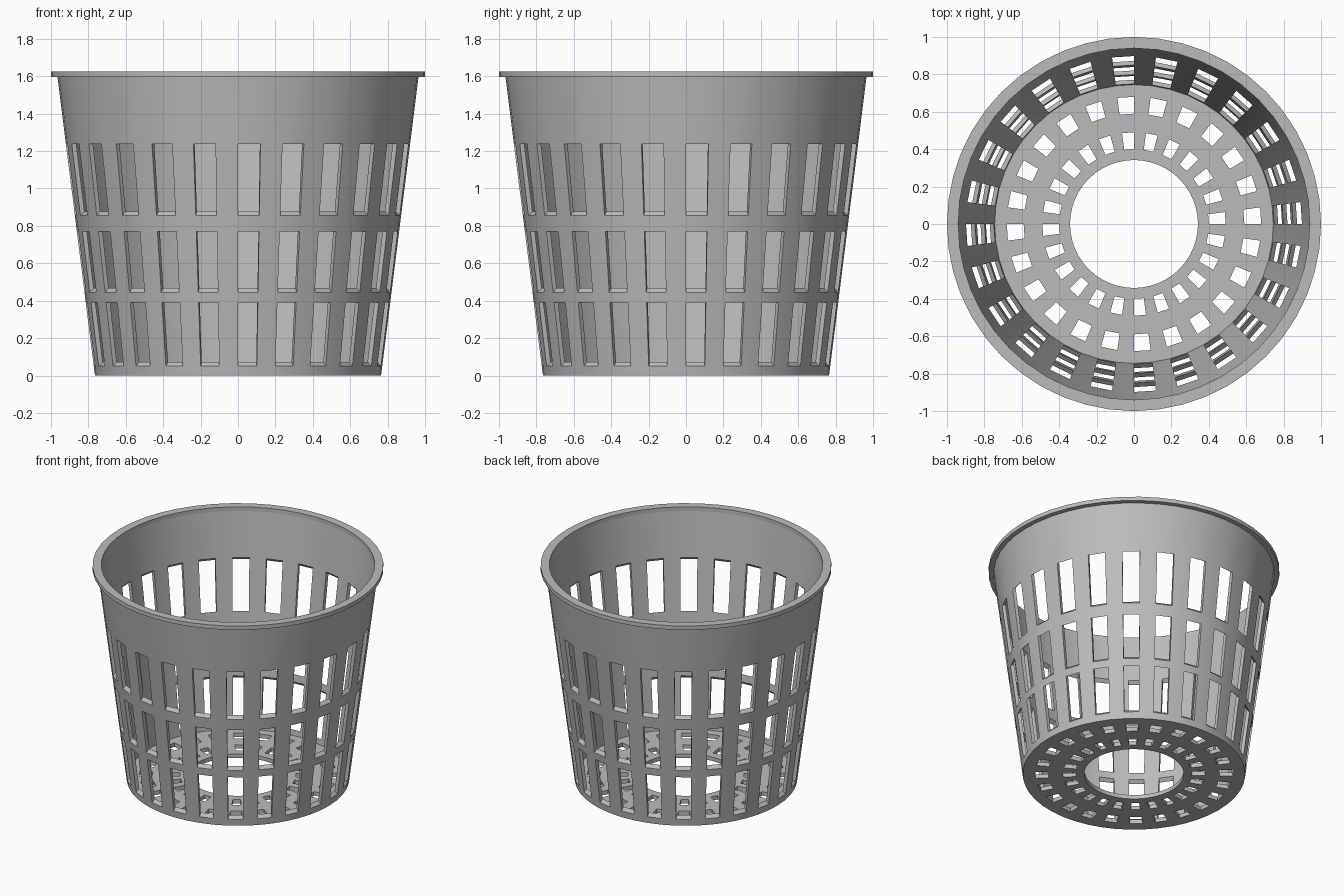
import bpy, bmesh, math

if "Cube" in bpy.data.objects:
    bpy.data.objects.remove(bpy.data.objects["Cube"])

SEGMENTS = 48            # every second column carries openings
FLOOR_TOP = 0.03
RIM_Z, TOP_Z = 1.595, 1.625

grey = bpy.data.materials.new("grey plastic")
grey.diffuse_color = (0.5, 0.5, 0.5, 1)
grey.use_nodes = True
grey.node_tree.nodes["Principled BSDF"].inputs["Base Color"].default_value = grey.diffuse_color


def shell(name, stations, open_bands=(), cap_start=False, cap_end=False):
    """Revolve pairs of (outer, inner) profile points into a thick wall,
    leaving framed openings in alternate columns of the given bands."""
    bm = bmesh.new()
    rings = []
    for pair in stations:
        ring = []
        for r, z in pair:
            ring.append([bm.verts.new((r * math.cos(a), r * math.sin(a), z))
                         for a in (2 * math.pi * i / SEGMENTS for i in range(SEGMENTS))])
        rings.append(ring)

    for i in range(SEGMENTS):
        j = (i + 1) % SEGMENTS
        for k in range(len(rings) - 1):
            (o0, n0), (o1, n1) = rings[k], rings[k + 1]
            if k in open_bands and i % 2 == 0:
                # four sides of the opening
                bm.faces.new((o0[i], o0[j], n0[j], n0[i]))
                bm.faces.new((o1[j], o1[i], n1[i], n1[j]))
                bm.faces.new((o1[i], o0[i], n0[i], n1[i]))
                bm.faces.new((o0[j], o1[j], n1[j], n0[j]))
            else:
                bm.faces.new((o0[i], o0[j], o1[j], o1[i]))
                bm.faces.new((n0[j], n0[i], n1[i], n1[j]))
        if cap_start:
            o, n = rings[0]
            bm.faces.new((o[j], o[i], n[i], n[j]))
        if cap_end:
            o, n = rings[-1]
            bm.faces.new((o[i], o[j], n[j], n[i]))

    mesh = bpy.data.meshes.new(name)
    bm.to_mesh(mesh)
    bm.free()
    mesh.materials.append(grey)
    obj = bpy.data.objects.new(name, mesh)
    bpy.context.collection.objects.link(obj)
    bpy.ops.object.select_all(action='DESELECT')
    obj.select_set(True)
    bpy.context.view_layer.objects.active = obj
    bpy.ops.object.shade_smooth_by_angle(angle=math.radians(25))
    return obj


def outer_r(z):
    return 0.765 + (0.965 - 0.765) * z / RIM_Z


def wall_station(z):
    # sills slope upward toward the inside
    zi = z + 0.023
    return (outer_r(z), z), (outer_r(zi) - 0.025, zi)


corner = ((0.765, 0), (0.745, FLOOR_TOP))
neck = ((0.965, RIM_Z), (0.94, RIM_Z))

# Floor with a large centre hole and two rings of drain holes
floor = [((r, 0), (r, FLOOR_TOP)) for r in (0.342, 0.40, 0.49, 0.59, 0.68)]
shell("floor", floor + [corner], open_bands=(1, 3), cap_start=True)

# Tapered wall with three rows of slots
slots = [wall_station(z) for z in (0.05, 0.39, 0.445, 0.77, 0.855, 1.238)]
shell("wall", [corner] + slots + [neck], open_bands=(1, 3, 5))

# Flat flange around the mouth
shell("rim", [neck, ((1.0, RIM_Z), (0.94, 1.61)), ((1.0, TOP_Z), (0.94, TOP_Z))],
      cap_end=True)
